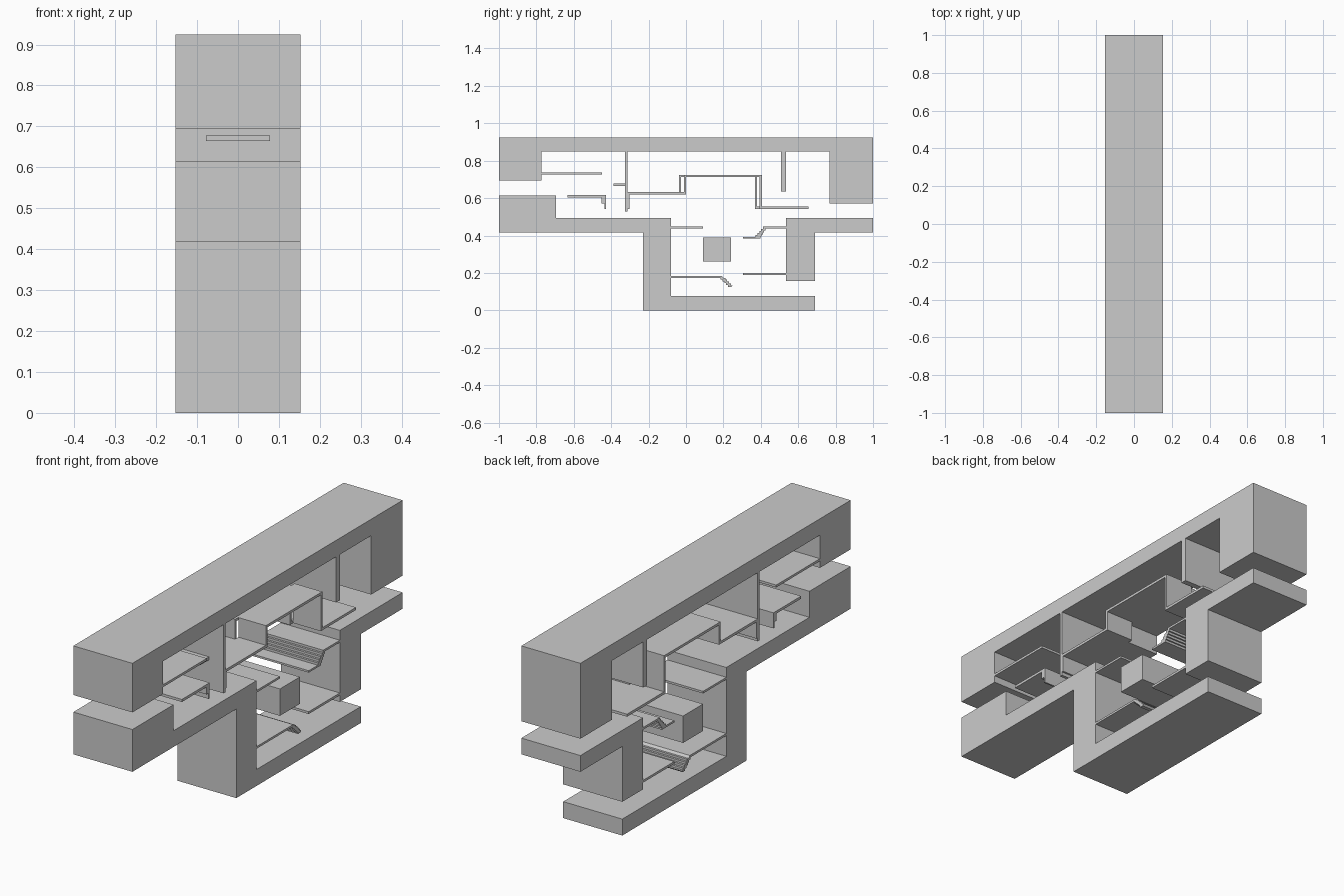
import bpy, bmesh

if "Cube" in bpy.data.objects:
    bpy.data.objects.remove(bpy.data.objects["Cube"])

W = 0.153  # half width


def extrude(name, pts, x0=-W, x1=W):
    """Extrude a (y, z) profile along x."""
    bm = bmesh.new()
    face = bm.faces.new([bm.verts.new((x0, y, z)) for y, z in pts])
    res = bmesh.ops.extrude_face_region(bm, geom=[face])
    verts = [g for g in res["geom"] if isinstance(g, bmesh.types.BMVert)]
    bmesh.ops.translate(bm, verts=verts, vec=(x1 - x0, 0, 0))
    bmesh.ops.recalc_face_normals(bm, faces=bm.faces)
    mesh = bpy.data.meshes.new(name)
    bm.to_mesh(mesh)
    bm.free()
    obj = bpy.data.objects.new(name, mesh)
    bpy.context.collection.objects.link(obj)
    return obj


def slab(name, y0, y1, z0, z1, x0=-W, x1=W):
    return extrude(name, [(y0, z0), (y1, z0), (y1, z1), (y0, z1)], x0, x1)


def steps(y0, z0, y1, z1, n):
    """Stair line from (y0, z0) to (y1, z1), vertical move first."""
    dy, dz = (y1 - y0) / n, (z1 - z0) / n
    pts = [(y0, z0)]
    for i in range(n):
        pts.append((y0 + i * dy, z0 + (i + 1) * dz))
        pts.append((y0 + (i + 1) * dy, z0 + (i + 1) * dz))
    return pts


# Heavy outer shell
extrude("roof_shell", [(-1, .925), (1, .925), (1, .572), (.767, .572), (.767, .848),
                       (-.773, .848), (-.773, .695), (-1, .695)])
extrude("lower_shell", [(-1, .417), (-.231, .417), (-.231, 0), (.69, 0), (.69, .077),
                        (-.08, .077), (-.08, .493), (-.695, .493), (-.695, .615), (-1, .615)])
extrude("back_shell", [(.535, .158), (.69, .158), (.69, .417), (1, .417),
                       (1, .493), (.535, .493)])

# Hanging walls and block
slab("front_hanging_wall", -.326, -.312, .527, .848)
slab("back_hanging_wall", .508, .535, .634, .848)
slab("core_block", .092, .24, .262, .388)

# Upper front floors
slab("front_shelf", -.773, -.449, .727, .738)
extrude("front_landing", [(-.634, .604), (-.452, .604), (-.452, .57), (-.436, .57),
                          (-.436, .543), (-.428, .543), (-.428, .616), (-.634, .616)])
slab("small_shelf", -.388, -.326, .664, .678, -.078, .078)

# Folded middle floor, staggered between its two halves
T = .011
for side, s, x0, x1 in (("left", 0, -W, .01), ("right", .025, .01, W)):
    a, b = -.037 + s, .38 + s
    extrude("folded_floor_" + side, [
        (-.312, .543), (-.303, .543), (-.303, .62), (a + T, .62), (a + T, .712),
        (b - T, .712), (b - T, .543), (.655, .543), (.655, .555), (b, .555),
        (b, .724), (a, .724), (a, .632), (-.312, .632)], x0, x1)

# Lower floors
slab("middle_shelf", -.08, .092, .437, .447)
slab("lower_back_shelf", .305, .535, .189, .2)

# Stairs with landings
top = steps(.19, .184, .24, .134, 5)
under = steps(.185, .174, .235, .126, 5)
extrude("lower_stair", [(-.08, .184)] + [(y, z) for y, z in steps(.19, .184, .24, .134, 5)[0:1]]
        + [(y + .01, z) for y, z in top[1:]] + [(.25 - .008, .126)]
        + under[::-1] + [(-.08, .174)])
top = steps(.372, .392, .422, .447, 5)
under = steps(.397, .383, .432, .437, 5)
extrude("upper_stair", [(.305, .383)] + under + [(.535, .437), (.535, .447)]
        + top[::-1] + [(.305, .392)])
